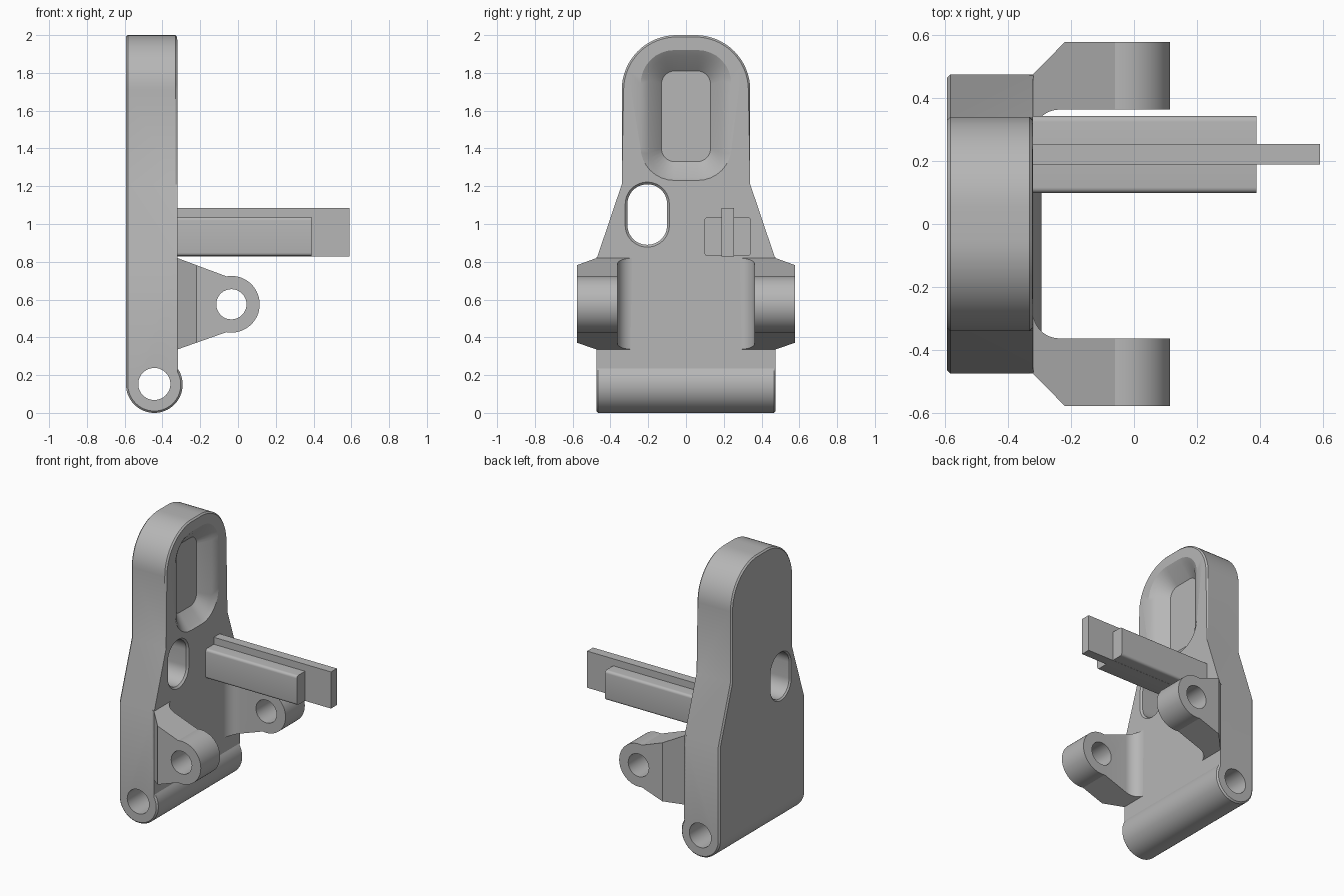
import bpy, bmesh
from math import cos, sin, radians

old = bpy.data.objects.get("Cube")
if old:
    bpy.data.objects.remove(old, do_unlink=True)

grey = bpy.data.materials.new("light grey")
grey.use_nodes = True
colour = (0.47, 0.47, 0.47, 1)
grey.diffuse_color = colour
grey.node_tree.nodes["Principled BSDF"].inputs["Base Color"].default_value = colour


def arc(cx, cy, r, a, b, n=16):
    steps = [radians(a + (b - a) * i / n) for i in range(n + 1)]
    return [(cx + r * cos(t), cy + r * sin(t)) for t in steps]


def round_rect(u0, u1, v0, v1, r, n=8):
    return (arc(u1 - r, v1 - r, r, 0, 90, n) + arc(u0 + r, v1 - r, r, 90, 180, n)
            + arc(u0 + r, v0 + r, r, 180, 270, n) + arc(u1 - r, v0 + r, r, 270, 360, n))


def place(p, axis, h):
    u, v = p
    return {"x": (h, u, v), "y": (u, h, v), "z": (u, v, h)}[axis]


def loft(name, axis, sections):
    """Closed solid through (height, outline) sections along an axis."""
    bm = bmesh.new()
    rings = [[bm.verts.new(place(p, axis, h)) for p in outline] for h, outline in sections]
    n = len(rings[0])
    for a, b in zip(rings, rings[1:]):
        for i in range(n):
            j = (i + 1) % n
            bm.faces.new((a[i], a[j], b[j], b[i]))
    bm.faces.new(rings[0])
    bm.faces.new(rings[-1])
    bmesh.ops.recalc_face_normals(bm, faces=bm.faces)
    mesh = bpy.data.meshes.new(name)
    bm.to_mesh(mesh)
    bm.free()
    mesh.materials.append(grey)
    obj = bpy.data.objects.new(name, mesh)
    bpy.context.collection.objects.link(obj)
    return obj


def prism(name, axis, h0, h1, outline):
    return loft(name, axis, [(h0, outline), (h1, outline)])


def activate(obj):
    bpy.ops.object.select_all(action="DESELECT")
    obj.select_set(True)
    bpy.context.view_layer.objects.active = obj


def combine(obj, tool, operation):
    mod = obj.modifiers.new("combine", "BOOLEAN")
    mod.operation, mod.solver, mod.object = operation, "EXACT", tool
    activate(obj)
    bpy.ops.object.modifier_apply(modifier=mod.name)
    bpy.data.objects.remove(tool, do_unlink=True)


def smooth(obj):
    activate(obj)
    bpy.ops.object.shade_smooth_by_angle(angle=radians(25))


def soften_plate(obj):
    """Small chamfer on the back rim, the upper front rim and the hinge ends."""
    bm = bmesh.new()
    bm.from_mesh(obj.data)
    chosen = []
    for e in bm.edges:
        if len(e.link_faces) != 2 or e.calc_face_angle(0) < 1:
            continue
        mid = (e.verts[0].co + e.verts[1].co) / 2
        normals = [f.normal for f in e.link_faces]
        flat_back = any(n.x < -0.99 for n in normals) and mid.z > 0.16
        flat_front = any(n.x > 0.99 for n in normals) and mid.z > 1.2
        hinge_end = any(abs(n.y) > 0.99 for n in normals) and mid.z < 0.23
        if flat_back or flat_front or hinge_end:
            chosen.append(e)
    bmesh.ops.bevel(bm, geom=chosen, offset=0.01, segments=1, affect="EDGES")
    bm.to_mesh(obj.data)
    bm.free()


# Upright plate with rounded head and hinge barrel along the foot
BACK, FACE = -0.593, -0.322
head = [(-0.475, -0.1), (0.475, -0.1), (0.475, 0.81), (0.34, 1.21)]
head += arc(0.05, 1.71, 0.29, 0, 90) + arc(-0.05, 1.71, 0.29, 90, 180)
head += [(-0.34, 1.21), (-0.475, 0.81)]
side = [(BACK, 2.2)] + arc(-0.443, 0.15, 0.15, 180, 394, 40) + [(FACE, 2.2)]
plate = prism("upright_plate", "x", -0.7, -0.2, head)
combine(plate, prism("side_shape", "y", -0.7, 0.7, side), "INTERSECT")
soften_plate(plate)

# Hinge bore
combine(plate, prism("bore", "y", -0.7, 0.7, arc(-0.443, 0.153, 0.085, 0, 352.5, 47)), "DIFFERENCE")


# Oval slot with chamfered rims
def slot(grow):
    return round_rect(-0.31 - grow, -0.1 + grow, 0.89 - grow, 1.21 + grow, 0.104 + grow, 12)


combine(plate, loft("slot", "x", [(BACK - 0.01, slot(0.02)), (BACK + 0.01, slot(0)),
                                  (FACE - 0.01, slot(0)), (FACE + 0.01, slot(0.02))]), "DIFFERENCE")

# Sloped pocket in the head
combine(plate, loft("pocket", "x", [
    (FACE + 0.01, round_rect(-0.26, 0.26, 1.225, 1.935, 0.2)),
    (FACE - 0.02, round_rect(-0.195, 0.195, 1.245, 1.89, 0.13)),
    (FACE - 0.09, round_rect(-0.13, 0.13, 1.33, 1.81, 0.07))]), "DIFFERENCE")
smooth(plate)

# Pair of mounting lugs
lug_side = [(-0.332, 0.824)] + arc(-0.035, 0.575, 0.15, 100, -100, 32) + [(-0.332, 0.332)]
lug_plan = [(-0.332, 0.475), (-0.32, 0.475), (-0.22, 0.577), (0.2, 0.577), (0.2, 0.363)]
lug_plan += arc(-0.237, 0.28, 0.083, 90, 180, 10) + [(-0.332, 0.28)]
for label, s in (("left", 1), ("right", -1)):
    lug = prism("mounting_lug_" + label, "z", 0.1, 1.1, [(x, s * y) for x, y in lug_plan])
    combine(lug, prism("lug_shape", "y", -0.8, 0.8, lug_side), "INTERSECT")
    combine(lug, prism("lug_hole", "y", -0.8, 0.8, arc(-0.035, 0.575, 0.08, 0, 350, 35)), "DIFFERENCE")
    smooth(lug)

# Projecting bar and the longer fin through it
smooth(prism("bar", "x", FACE - 0.01, 0.388, round_rect(0.098, 0.343, 0.83, 1.037, 0.018, 5)))
prism("fin", "x", FACE - 0.01, 0.59, [(0.189, 0.829), (0.254, 0.829), (0.254, 1.086), (0.189, 1.086)])
